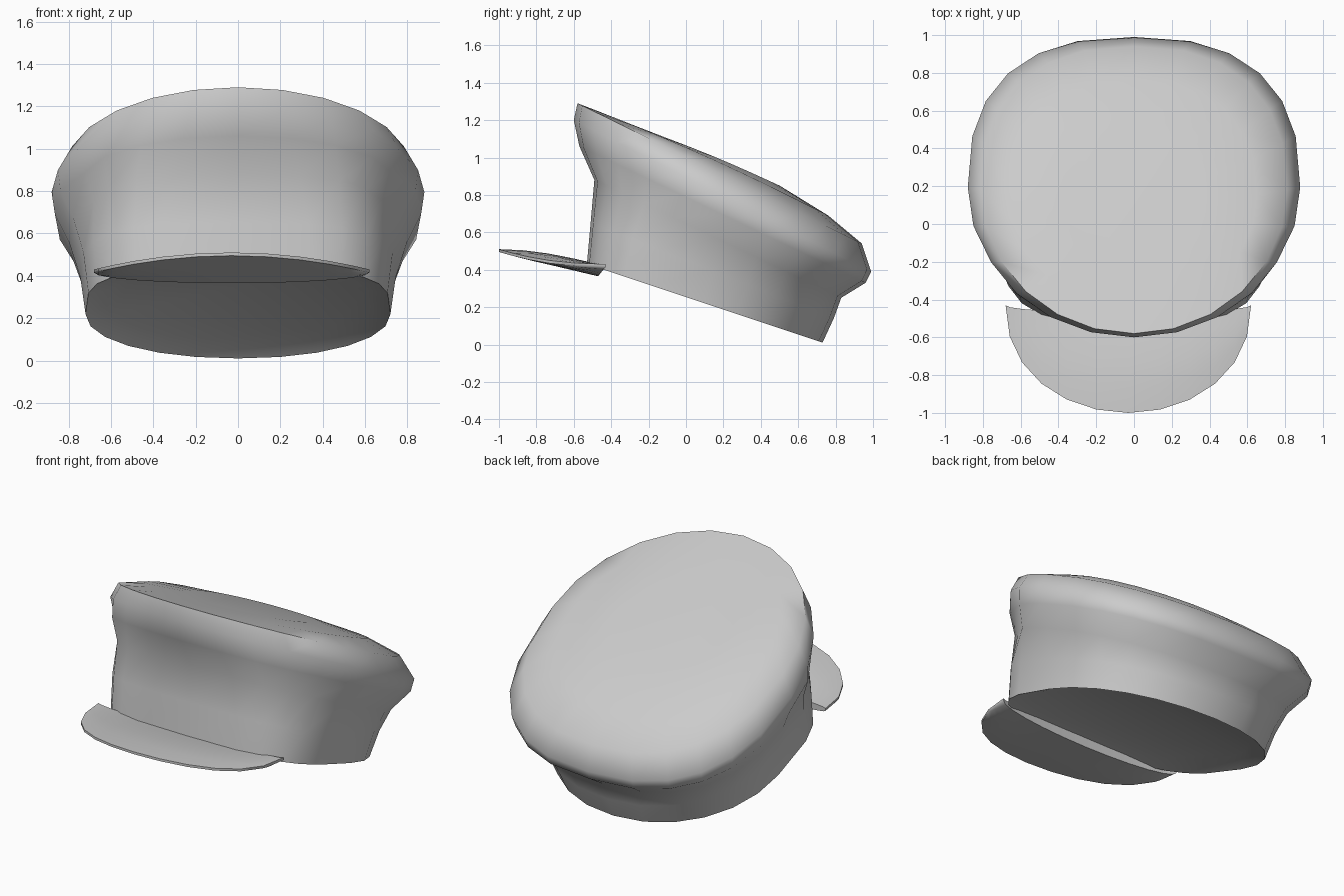
import bpy, bmesh, math

cube = bpy.data.objects.get("Cube")
if cube:
    bpy.data.objects.remove(cube, do_unlink=True)

grey = bpy.data.materials.new("plain grey")
grey.use_nodes = True
COLOR = (0.6, 0.6, 0.6, 1)
grey.diffuse_color = COLOR
grey.node_tree.nodes["Principled BSDF"].inputs["Base Color"].default_value = COLOR


def finish(name, bm, angle):
    bmesh.ops.recalc_face_normals(bm, faces=bm.faces)
    mesh = bpy.data.meshes.new(name)
    bm.to_mesh(mesh)
    bm.free()
    mesh.materials.append(grey)
    obj = bpy.data.objects.new(name, mesh)
    bpy.context.collection.objects.link(obj)
    bpy.ops.object.select_all(action='DESELECT')
    obj.select_set(True)
    bpy.context.view_layer.objects.active = obj
    bpy.ops.object.shade_smooth_by_angle(angle=math.radians(angle))
    return obj


def power(v, n):
    return math.copysign(abs(v) ** (2 / n), v)


def ring(bm, front, back, width, n_front, n_back, dome=0.0, sides=24):
    """Tilted rounded loop from a front (y, z) point to a back (y, z) point."""
    verts = []
    for i in range(sides):
        a = 2 * math.pi * i / sides
        s, c = math.sin(a), math.cos(a)
        n = n_front if c > 0 else n_back
        x, t = width * power(s, n), (1 - power(c, n)) / 2
        y = front[0] + (back[0] - front[0]) * t
        z = front[1] + (back[1] - front[1]) * t + dome * abs(math.sin(math.pi * t))
        verts.append(bm.verts.new((x, y, z)))
    return verts


def bridge(bm, a, b):
    for i in range(len(a)):
        j = (i + 1) % len(a)
        bm.faces.new((a[i], a[j], b[j], b[i]))


# Crown: loops from the recessed underside, up the band, over the flared top
bm = bmesh.new()
loops = [
    ring(bm, (-0.40, 0.42), (0.64, 0.10), 0.62, 3.4, 2.1),
    ring(bm, (-0.53, 0.43), (0.73, 0.01), 0.72, 3.6, 2.1),
    ring(bm, (-0.51, 0.65), (0.79, 0.14), 0.745, 3.3, 2.2),
    ring(bm, (-0.49, 0.88), (0.83, 0.25), 0.80, 2.7, 2.3),
    ring(bm, (-0.57, 1.06), (0.96, 0.33), 0.865, 2.2, 2.5),
    ring(bm, (-0.60, 1.20), (0.99, 0.39), 0.88, 2.0, 2.5),
    ring(bm, (-0.58, 1.29), (0.94, 0.54), 0.81, 2.0, 2.4),
    ring(bm, (-0.45, 1.24), (0.76, 0.69), 0.65, 2.0, 2.3, 0.02),
    ring(bm, (-0.20, 1.14), (0.50, 0.85), 0.38, 2.0, 2.2, 0.01),
]
for low, high in zip(loops, loops[1:]):
    bridge(bm, low, high)
bm.faces.new(loops[0])
bm.faces.new(loops[-1])

# Pinched creases where the front panel meets the sides
for v in bm.verts:
    for side in (-1, 1):
        d = math.hypot(v.co.x - side * 0.76, v.co.y + 0.24, v.co.z - 0.82)
        if d < 0.2:
            v.co.x -= side * 0.06 * (1 - d / 0.2)
finish("cap_crown", bm, 65)

# Visor: thin curved plate, arched at its front edge
bm = bmesh.new()
ACROSS, DEEP = 12, 4
layers = []
for under in (0, 1):
    grid = []
    for j in range(DEEP + 1):
        v, row = j / DEEP, []
        for i in range(ACROSS + 1):
            a = math.pi * (i / ACROSS - 0.5)
            s, c = math.sin(a), math.cos(a)
            x = 0.65 * s - 0.03
            y = -0.43 - 0.04 * c - 0.53 * v * power(c, 2.2)
            z = 0.43 + 0.08 * c * c * math.sin(v * math.pi / 2)
            thick = 0.015 + 0.05 * c * (1 - v ** 3)
            row.append(bm.verts.new((x, y, z - under * thick)))
        grid.append(row)
    layers.append(grid)
    for j in range(DEEP):
        for i in range(ACROSS):
            bm.faces.new((grid[j][i], grid[j][i + 1], grid[j + 1][i + 1], grid[j + 1][i]))
top, low = layers
for j in (0, DEEP):
    for i in range(ACROSS):
        bm.faces.new((top[j][i], top[j][i + 1], low[j][i + 1], low[j][i]))
bmesh.ops.remove_doubles(bm, verts=bm.verts, dist=0.003)
finish("cap_visor", bm, 50)
